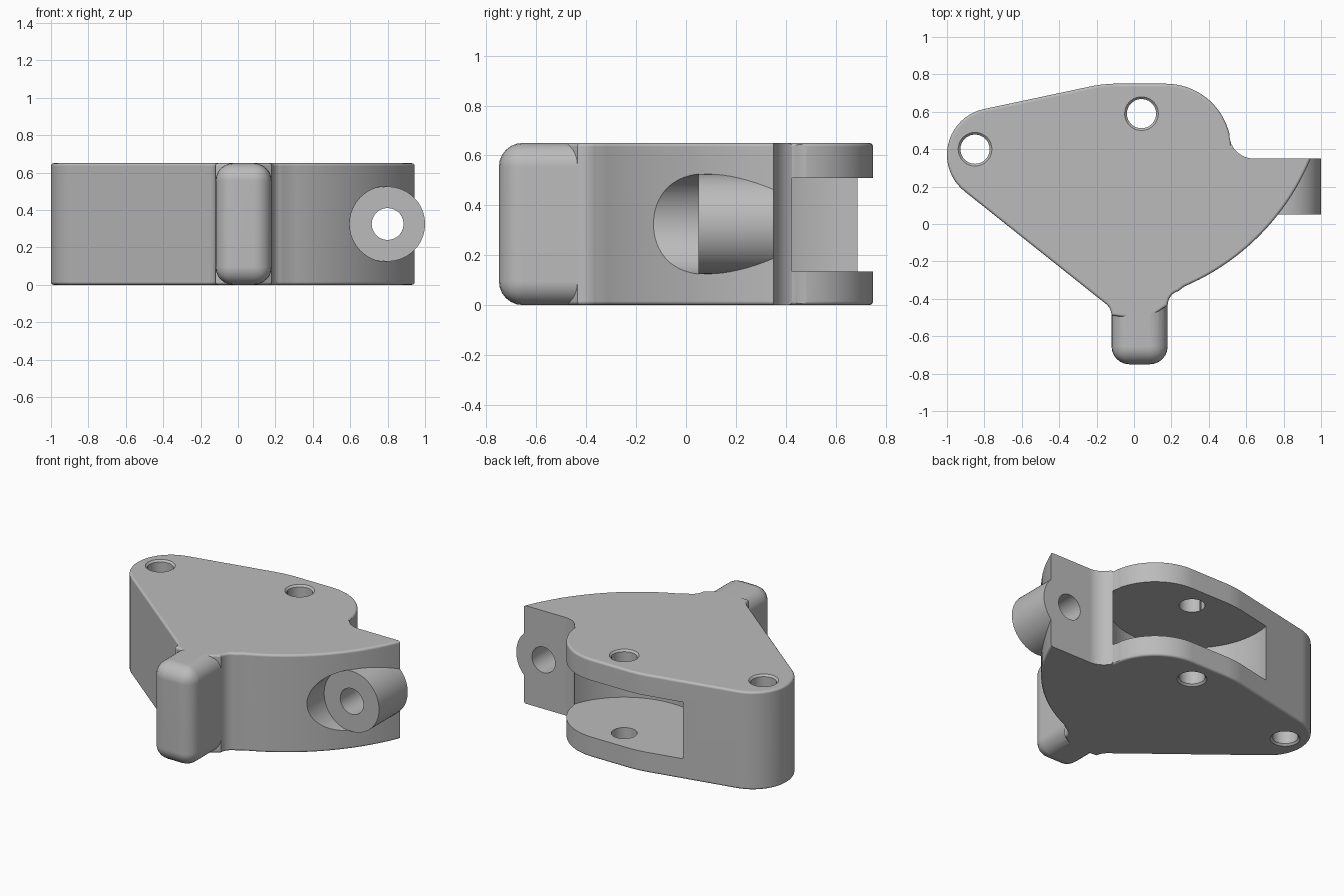
import bpy, bmesh
from math import radians, cos, sin, pi
from mathutils import Matrix

if "Cube" in bpy.data.objects:
    bpy.data.objects.remove(bpy.data.objects["Cube"], do_unlink=True)

HEIGHT = 0.65
MID = HEIGHT / 2

grey = bpy.data.materials.new("plain grey")
grey.use_nodes = True
grey.diffuse_color = (0.5, 0.5, 0.5, 1)
grey.node_tree.nodes["Principled BSDF"].inputs["Base Color"].default_value = (0.5, 0.5, 0.5, 1)


def arc(cx, cy, r, start, end, n):
    angles = [radians(start + (end - start) * i / n) for i in range(n + 1)]
    return [(cx + r * cos(a), cy + r * sin(a)) for a in angles]


def finish(name, bm):
    bmesh.ops.recalc_face_normals(bm, faces=bm.faces)
    mesh = bpy.data.meshes.new(name)
    bm.to_mesh(mesh)
    bm.free()
    mesh.materials.append(grey)
    obj = bpy.data.objects.new(name, mesh)
    bpy.context.collection.objects.link(obj)
    return obj


def prism(name, outline, z0, z1, bevel=0, everywhere=False):
    """Extrude an outline upward and round its rims."""
    bm = bmesh.new()
    base = bm.faces.new([bm.verts.new((x, y, z0)) for x, y in outline])
    top = bmesh.ops.extrude_face_region(bm, geom=[base], use_keep_orig=True)["geom"]
    for v in top:
        if isinstance(v, bmesh.types.BMVert):
            v.co.z = z1
    bmesh.ops.recalc_face_normals(bm, faces=bm.faces)
    if bevel:
        edges = [e for e in bm.edges
                 if everywhere or abs(e.verts[0].co.z - e.verts[1].co.z) < 1e-5]
        bmesh.ops.bevel(bm, geom=edges, offset=bevel, offset_type='OFFSET',
                        segments=6, profile=0.5, affect='EDGES', clamp_overlap=True)
    return finish(name, bm)


def rod(name, x, a, b, r1, r2=None, y=0, along_y=False):
    """Cylinder or cone between a and b, upright or along y at mid height."""
    bm = bmesh.new()
    bmesh.ops.create_cone(bm, cap_ends=True, segments=64, radius1=r1,
                          radius2=r1 if r2 is None else r2, depth=b - a)
    if along_y:
        m = Matrix.Translation((x, (a + b) / 2, MID)) @ Matrix.Rotation(-pi / 2, 4, 'X')
    else:
        m = Matrix.Translation((x, y, (a + b) / 2))
    bm.transform(m)
    return finish(name, bm)


def combine(target, tool, operation):
    mod = target.modifiers.new(operation.lower(), 'BOOLEAN')
    mod.operation = operation
    mod.solver = 'EXACT'
    mod.object = tool
    bpy.context.view_layer.objects.active = target
    bpy.ops.object.modifier_apply(modifier=mod.name)
    bpy.data.objects.remove(tool, do_unlink=True)


# Main plate: left lobe, back lobe, right sweep, neck towards the tab
outline = arc(-0.75, 0.37, 0.25, 232, 102, 20)
outline += [(-0.22, 0.738), (-0.17, 0.746), (-0.11, 0.75)]
outline += arc(0.17, 0.4, 0.35, 90, 4, 18)
outline += arc(-0.226, 0.83, 1.265, -18, -67, 24)
outline += arc(0.26, -0.435, 0.08, 105, 180, 6)
outline += [(0.08, -0.5), (-0.02, -0.5)]
outline += arc(-0.2, -0.49, 0.08, 0, 50, 5)
housing = prism("bracket_housing", outline, 0, HEIGHT, 0.05)

# Flat step at the back right with a rounded inner corner
step = arc(0.64, 0.48, 0.13, 180, 270, 12) + [(1.3, 0.35), (1.3, 1), (0.51, 1)]
combine(housing, prism("step_cutter", step, -0.2, 0.9), 'DIFFERENCE')

# Front tab
tab = [(-0.12, -0.75), (0.18, -0.75), (0.18, -0.25), (-0.12, -0.25)]
combine(housing, prism("front_tab", tab, 0, HEIGHT, 0.095, True), 'UNION')

# Side boss in its counterbore, with a through hole
combine(housing, rod("counterbore", 0.8, -0.5, 0.05, 0.203, along_y=True), 'DIFFERENCE')
combine(housing, rod("side_boss", 0.8, 0.05, 0.35, 0.2, along_y=True), 'UNION')
combine(housing, rod("boss_hole", 0.8, -0.3, 0.6, 0.085, along_y=True), 'DIFFERENCE')

# Round slot opening to the back
combine(housing, rod("slot_cutter", 0.04, 0.135, 0.51, 0.51, y=0.59), 'DIFFERENCE')

# Two vertical holes with small countersinks
for x, y in ((0.04, 0.59), (-0.85, 0.4)):
    combine(housing, rod("pin_hole", x, -0.1, 0.8, 0.078, y=y), 'DIFFERENCE')
    combine(housing, rod("top_sink", x, HEIGHT - 0.02, HEIGHT + 0.02, 0.07, 0.11, y), 'DIFFERENCE')
    combine(housing, rod("bottom_sink", x, -0.02, 0.02, 0.11, 0.07, y), 'DIFFERENCE')

# Smooth curved walls, crisp edges, level flat faces
for o in bpy.context.selected_objects:
    o.select_set(False)
housing.select_set(True)
bpy.context.view_layer.objects.active = housing
bpy.ops.object.shade_smooth_by_angle(angle=radians(30))
weighted = housing.modifiers.new("even shading", 'WEIGHTED_NORMAL')
weighted.keep_sharp = True
